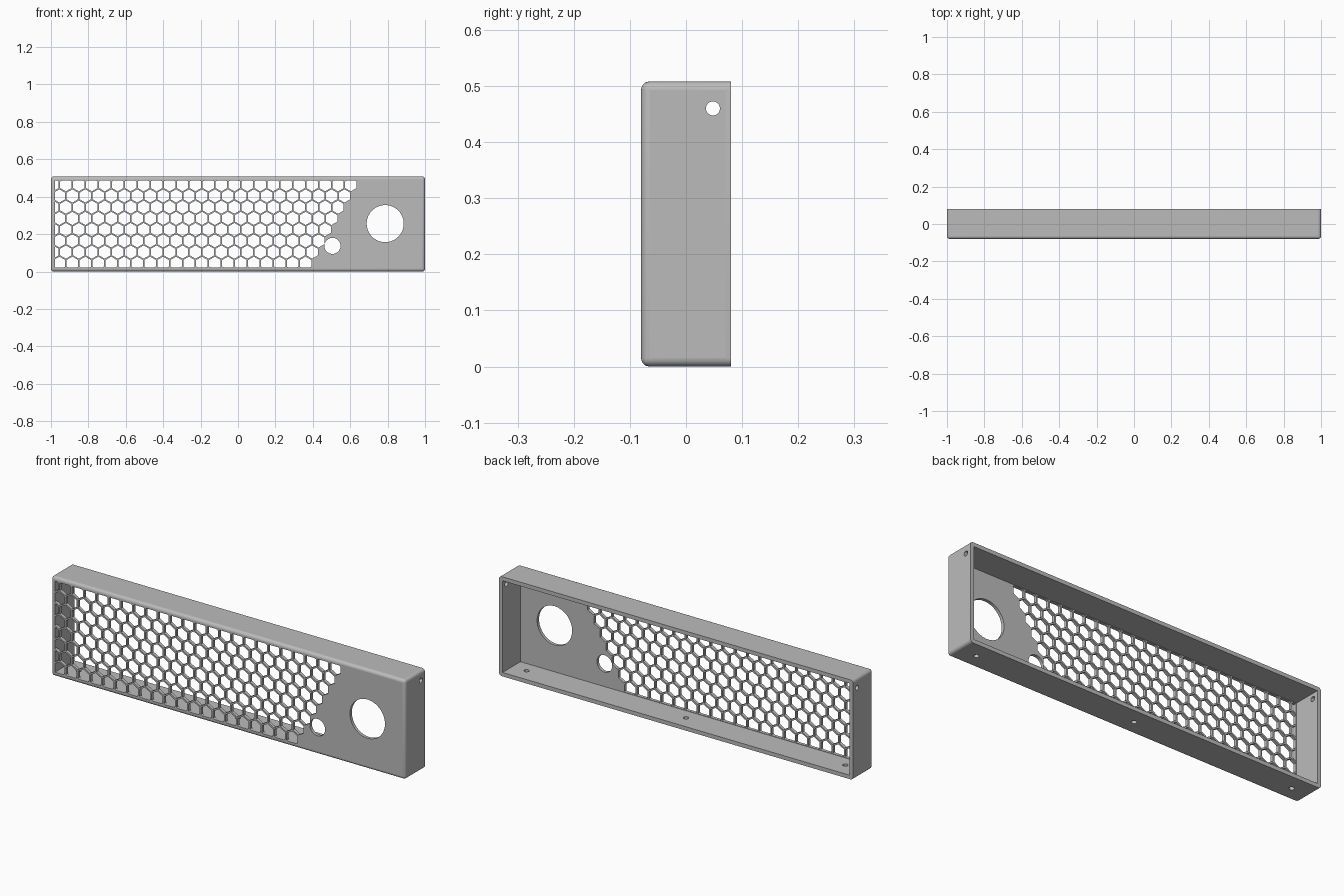
import bpy, bmesh, math
from mathutils import Matrix, Vector

if "Cube" in bpy.data.objects:
    bpy.data.objects.remove(bpy.data.objects["Cube"], do_unlink=True)

HEIGHT, BACK, FRONT = 0.508, 0.08, -0.08
WALL, PANEL, RADIUS, RIM, SEGMENTS = 0.02, 0.016, 0.015, 0.01, 5
X, Y, Z = Vector((1, 0, 0)), Vector((0, 1, 0)), Vector((0, 0, 1))

grey = bpy.data.materials.new("sheet_grey")
grey.use_nodes = True
colour = (0.5, 0.5, 0.5, 1)
grey.diffuse_color = colour
grey.node_tree.nodes["Principled BSDF"].inputs["Base Color"].default_value = colour


def make_object(name, bm):
    mesh = bpy.data.meshes.new(name)
    bm.to_mesh(mesh)
    bm.free()
    mesh.materials.append(grey)
    obj = bpy.data.objects.new(name, mesh)
    bpy.context.scene.collection.objects.link(obj)
    bpy.ops.object.select_all(action="DESELECT")
    obj.select_set(True)
    bpy.context.view_layer.objects.active = obj
    bpy.ops.object.shade_smooth_by_angle(angle=math.radians(30))


def plate(name, outlines, origin, u, v, inward, thickness):
    """Flat sheet from an outer outline and hole outlines, thickened inward."""
    bm = bmesh.new()
    for outline in outlines:
        verts = [bm.verts.new((a, b, 0)) for a, b in outline]
        for i, vert in enumerate(verts):
            bm.edges.new((verts[i - 1], vert))
    bmesh.ops.triangle_fill(bm, use_beauty=True, edges=bm.edges[:], normal=Z)
    grown = bmesh.ops.extrude_face_region(bm, geom=bm.faces[:])["geom"]
    moved = [g for g in grown if isinstance(g, bmesh.types.BMVert)]
    bmesh.ops.translate(bm, verts=moved, vec=Z * thickness)
    frame = Matrix((u, v, inward)).transposed().to_4x4()
    bm.transform(Matrix.Translation(origin) @ frame)
    bmesh.ops.recalc_face_normals(bm, faces=bm.faces[:])
    make_object(name, bm)


def rectangle(a0, a1, b0, b1):
    return [(a0, b0), (a1, b0), (a1, b1), (a0, b1)]


def circle(a, b, radius, sides=32):
    steps = [math.tau * i / sides for i in range(sides)]
    return [(a + radius * math.cos(t), b + radius * math.sin(t)) for t in steps]


def rounded_outline():
    points = []
    corners = [(1, 1), (-1, 1), (-1, 0), (1, 0)]
    for quarter, (side, upper) in enumerate(corners):
        a = side * (1 - RADIUS)
        b = HEIGHT - RADIUS if upper else RADIUS
        for i in range(SEGMENTS + 1):
            t = (quarter + i / SEGMENTS) * math.pi / 2
            points.append((a + RADIUS * math.cos(t), b + RADIUS * math.sin(t)))
    return points


def honeycomb():
    """Staggered hexagons with a slanted right edge, trimmed at the walls."""
    rows, step, web = 8, 0.06, 0.008
    pitch = step * 2 / math.sqrt(3)
    radius = (pitch - web) / math.sqrt(3)
    bm = bmesh.new()
    for row in range(rows):
        z = HEIGHT / 2 + ((rows - 1) / 2 - row) * step
        x = 0.604 - row * pitch / 2
        while x + pitch / 2 > -0.97:
            corners = [math.pi / 6 + i * math.pi / 3 for i in range(6)]
            bm.faces.new([bm.verts.new((x + radius * math.cos(t), z + radius * math.sin(t), 0))
                          for t in corners])
            x -= pitch
    edge = WALL + 0.002
    for point, outward in (((edge - 1, 0, 0), -X), ((0, edge, 0), -Y),
                           ((0, HEIGHT - edge, 0), Y)):
        bmesh.ops.bisect_plane(bm, geom=bm.verts[:] + bm.edges[:] + bm.faces[:],
                               plane_co=point, plane_no=outward, clear_outer=True)
    holes = [[(v.co.x, v.co.y) for v in face.verts] for face in bm.faces]
    bm.free()
    return holes


# Front panel with the vent and two round openings
side, low, high = 1 - RADIUS, RADIUS, HEIGHT - RADIUS
openings = [circle(0.787, 0.256, 0.099, 64), circle(0.505, 0.137, 0.043, 48)]
plate("front_panel", [rectangle(-side, side, low, high)] + openings + honeycomb(),
      Y * FRONT, X, Z, Y, PANEL)

# End walls, each with a screw hole
wall_front, wall_back = FRONT + RADIUS, BACK - RIM
for name, sign in (("left_wall", 1), ("right_wall", -1)):
    plate(name, [rectangle(wall_front, wall_back, low, high), circle(0.048, 0.46, 0.0125)],
          X * sign, Y, Z, -X * sign, WALL)

# Floor with three screw holes, and plain top
sheet = rectangle(-side, side, wall_front, wall_back)
screws = [circle(x, 0, 0.0125) for x in (-0.9, 0, 0.9)]
plate("bottom_wall", [sheet] + screws, Z * 0, X, Y, Z, WALL)
plate("top_wall", [sheet], Z * HEIGHT, X, Y, -Z, WALL)

# Rim around the open back
plate("back_rim", [rounded_outline(), rectangle(WALL - 1, 1 - WALL, WALL, HEIGHT - WALL)],
      Y * BACK, X, Z, -Y, RIM)

# Rounded outer edges that join the panel and walls
bm = bmesh.new()
size = Vector((2, wall_back - FRONT, HEIGHT))
centre = Vector((0, (wall_back + FRONT) / 2, HEIGHT / 2))
bmesh.ops.create_cube(bm, size=1,
                      matrix=Matrix.Translation(centre) @ Matrix.Diagonal((*size, 1)))
soft = [e for e in bm.edges if not all(v.co.y > 0 for v in e.verts)]
bmesh.ops.bevel(bm, geom=soft, offset=RADIUS, segments=SEGMENTS, profile=0.5, affect="EDGES")
bm.normal_update()
flat = [f for f in bm.faces if max(abs(n) for n in f.normal) > 0.999]
bmesh.ops.delete(bm, geom=flat, context="FACES")
make_object("rounded_edges", bm)
